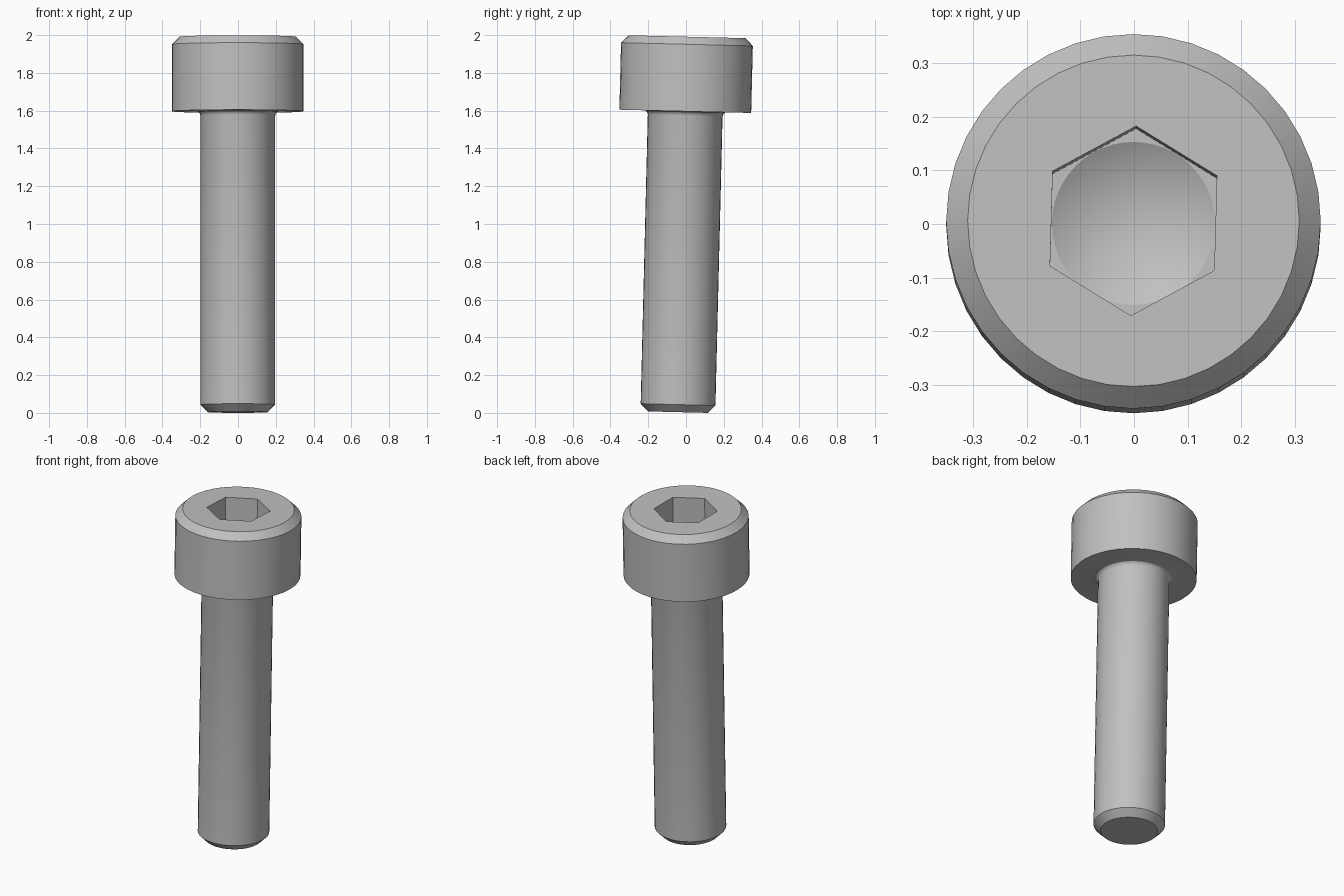
import bpy, bmesh, math
from mathutils import Matrix

cube = bpy.data.objects.get("Cube")
if cube:
    bpy.data.objects.remove(cube, do_unlink=True)

LENGTH, HEAD_BASE = 1.988, 1.593
SHANK_R, HEAD_R = 0.198, 0.349
CHAMFER, FILLET = 0.04, 0.022
SOCKET_DEPTH, SOCKET_FLAT = 0.2, 0.153
TILT = -0.0246

steel = bpy.data.materials.new("steel grey")
steel.use_nodes = True
grey = (0.53, 0.53, 0.53, 1)
steel.diffuse_color = grey
steel.node_tree.nodes["Principled BSDF"].inputs["Base Color"].default_value = grey


def lathe(name, profile, sides, turn=0.0):
    """Revolve (radius, height) points, closed on the axis at both ends."""
    bm = bmesh.new()
    rings = []
    for r, z in profile:
        if r == 0:
            rings.append([bm.verts.new((0, 0, z))] * sides)
        else:
            angles = [turn + math.tau * i / sides for i in range(sides)]
            rings.append([bm.verts.new((r * math.cos(a), r * math.sin(a), z)) for a in angles])
    for low, high in zip(rings, rings[1:]):
        for i in range(sides):
            j = (i + 1) % sides
            corners = dict.fromkeys((low[i], low[j], high[j], high[i]))
            bm.faces.new(list(corners))
    # Merge the end fans into single flat caps
    bmesh.ops.dissolve_limit(bm, angle_limit=0.001, verts=bm.verts, edges=bm.edges)
    bmesh.ops.recalc_face_normals(bm, faces=bm.faces)
    mesh = bpy.data.meshes.new(name)
    bm.to_mesh(mesh)
    bm.free()
    mesh.materials.append(steel)
    obj = bpy.data.objects.new(name, mesh)
    bpy.context.collection.objects.link(obj)
    return obj


# Screw body: chamfered tip, shank, fillet under the head, chamfered head
fillet = [(SHANK_R + FILLET * (1 - math.cos(a)), HEAD_BASE - FILLET * (1 - math.sin(a)))
          for a in (math.radians(d) for d in range(0, 91, 30))]
body = [(0, 0), (SHANK_R - CHAMFER, 0), (SHANK_R, CHAMFER), *fillet,
        (HEAD_R, HEAD_BASE), (HEAD_R, LENGTH - CHAMFER),
        (HEAD_R - CHAMFER, LENGTH), (0, LENGTH)]
screw = lathe("cap_screw", body, 40)

# Hex socket and the conical drill point at its floor
floor = LENGTH - SOCKET_DEPTH
hex_r = SOCKET_FLAT / math.cos(math.pi / 6)
hex_cutter = lathe("socket_cutter", [(0, floor), (hex_r, floor), (hex_r, LENGTH + 0.1), (0, LENGTH + 0.1)],
                   6, math.radians(28.4))
drill_r = SOCKET_FLAT - 0.001
drill_cutter = lathe("drill_cutter", [(0, floor - drill_r / math.sqrt(3)), (drill_r, floor),
                                      (drill_r, floor + 0.1), (0, floor + 0.1)], 48)

bpy.context.view_layer.objects.active = screw
for cutter in (hex_cutter, drill_cutter):
    cutter.hide_render = True
    cut = screw.modifiers.new(cutter.name, "BOOLEAN")
    cut.operation, cut.solver, cut.object = "DIFFERENCE", "EXACT", cutter
    bpy.ops.object.modifier_apply(modifier=cut.name)
    bpy.data.objects.remove(cutter, do_unlink=True)

# Lean the screw slightly towards the back and stand it on the ground
screw.data.transform(Matrix.Translation((-0.001, -0.043, 0.004)) @ Matrix.Rotation(TILT, 4, "X"))
bpy.ops.object.select_all(action="DESELECT")
screw.select_set(True)
bpy.ops.object.shade_smooth_by_angle(angle=math.radians(30))
